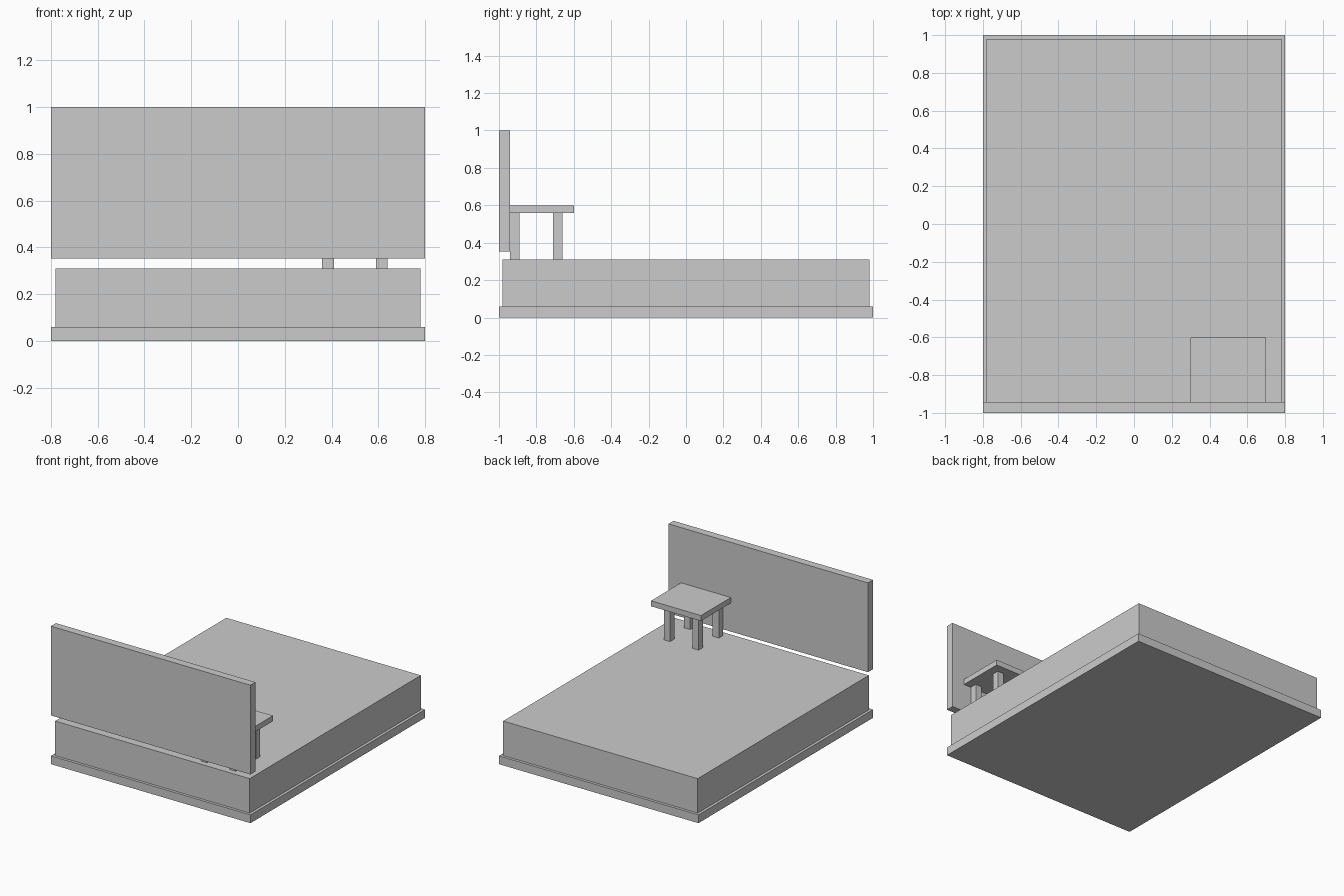
import bpy
import bmesh
from mathutils import Vector

if "Cube" in bpy.data.objects:
    bpy.data.objects.remove(bpy.data.objects["Cube"], do_unlink=True)

# One plain grey for every part
grey = bpy.data.materials.new("light_grey")
grey.use_nodes = True
colour = (0.6, 0.6, 0.6, 1)
grey.diffuse_color = colour
grey.node_tree.nodes["Principled BSDF"].inputs["Base Color"].default_value = colour


def box(name, low, high):
    """Flat-faced box between two opposite corners."""
    low, high = Vector(low), Vector(high)
    size, centre = high - low, (low + high) / 2
    bm = bmesh.new()
    bmesh.ops.create_cube(bm, size=1)
    bmesh.ops.scale(bm, vec=size, verts=bm.verts)
    mesh = bpy.data.meshes.new(name)
    bm.to_mesh(mesh)
    bm.free()
    mesh.materials.append(grey)
    obj = bpy.data.objects.new(name, mesh)
    obj.location = centre
    bpy.context.collection.objects.link(obj)
    return obj


# Bed: base slab, mattress and floating headboard
mattress_top = 0.31
box("bed_base", (-0.8, -1, 0), (0.8, 1, 0.06))
box("mattress", (-0.78, -0.98, 0.06), (0.78, 0.98, mattress_top))
box("headboard", (-0.8, -1, 0.353), (0.8, -0.942, 1))

# Small table against the headboard, its top tucked into the panel
table_x, table_y = 0.5, -0.8
box("table_top", (table_x - 0.2, -0.99, 0.56), (table_x + 0.2, -0.6, 0.6))
for side, sx in (("right", -1), ("left", 1)):
    for end, sy in (("front", -1), ("back", 1)):
        x, y = table_x + sx * 0.115, table_y + sy * 0.115
        box(f"table_leg_{end}_{side}",
            (x - 0.025, y - 0.025, mattress_top), (x + 0.025, y + 0.025, 0.56))
